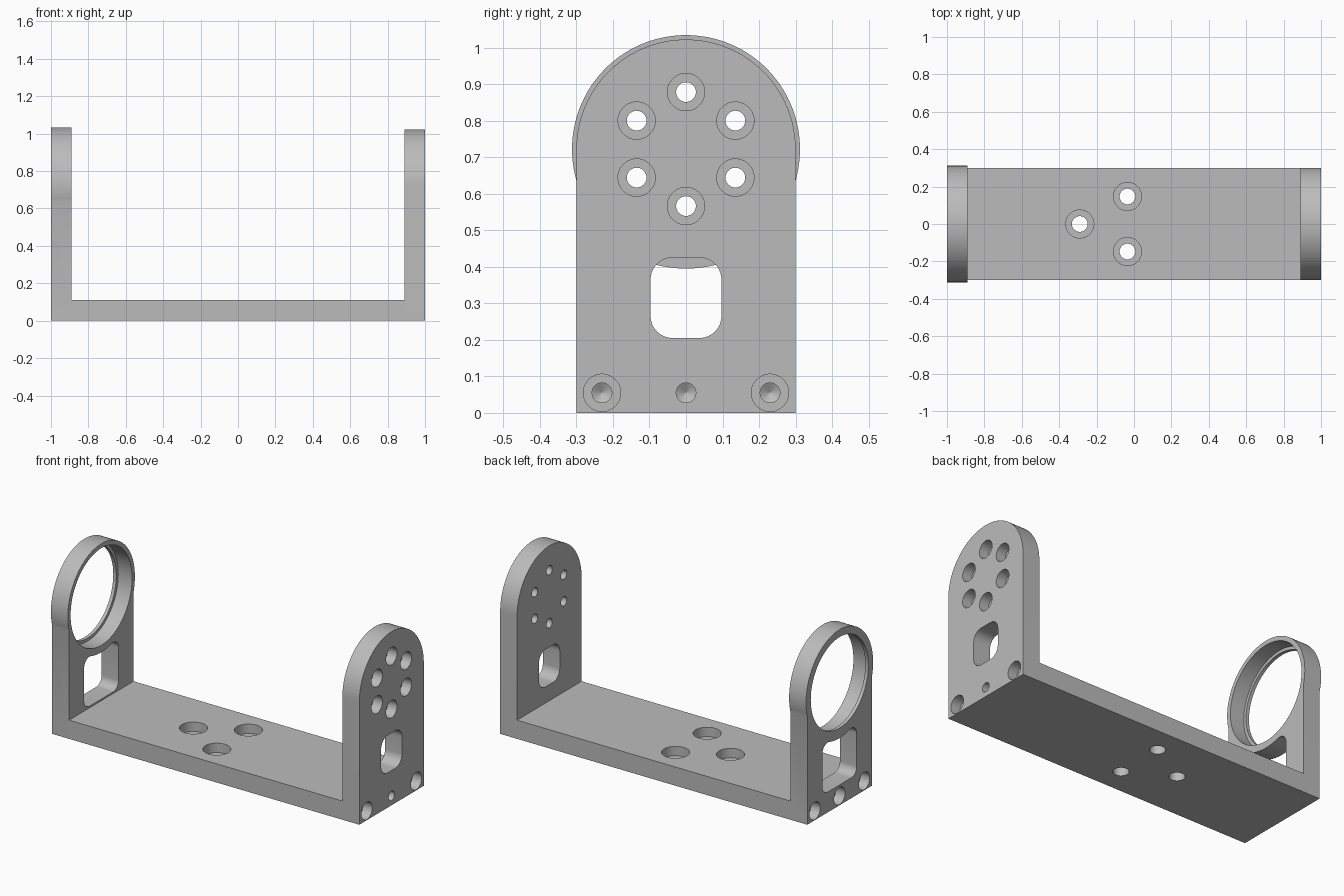
import bpy, bmesh
from math import sin, cos, pi, atan2, sqrt
from mathutils import Vector

cube = bpy.data.objects.get("Cube")
if cube:
    bpy.data.objects.remove(cube, do_unlink=True)

HALF, WALL, AXIS_Z = 0.30, 0.11, 0.722
SEG = 64

metal = bpy.data.materials.new("grey metal")
metal.use_nodes = True
colour = (0.5, 0.5, 0.5, 1)
metal.diffuse_color = colour
metal.node_tree.nodes["Principled BSDF"].inputs["Base Color"].default_value = colour


def arc(cy, cz, r, a0, a1, n):
    return [(cy + r * cos(a0 + (a1 - a0) * i / n),
             cz + r * sin(a0 + (a1 - a0) * i / n)) for i in range(n + 1)]


def loft(bm, rings):
    """Skin closed rings of points and cap both ends."""
    loops = [[bm.verts.new(p) for p in ring] for ring in rings]
    for a, b in zip(loops, loops[1:]):
        for i in range(len(a)):
            j = (i + 1) % len(a)
            bm.faces.new((a[i], a[j], b[j], b[i]))
    bm.faces.new(loops[0])
    bm.faces.new(loops[-1])


def prism(bm, outline, x0, x1):
    loft(bm, [[(x, y, z) for y, z in outline] for x in (x0, x1)])


def bore(bm, start, axis, profile):
    """Stepped round cutter: profile lists (radius, depth) along the axis."""
    axis = Vector(axis)
    u = axis.orthogonal().normalized()
    v = axis.cross(u)
    ring = [u * cos(2 * pi * i / SEG) + v * sin(2 * pi * i / SEG) for i in range(SEG)]
    loft(bm, [[Vector(start) + axis * d + p * r for p in ring] for r, d in profile])


def make(name, bm):
    bmesh.ops.recalc_face_normals(bm, faces=bm.faces[:])
    mesh = bpy.data.meshes.new(name)
    bm.to_mesh(mesh)
    bm.free()
    mesh.materials.append(metal)
    ob = bpy.data.objects.new(name, mesh)
    bpy.context.collection.objects.link(ob)
    return ob


def combine(target, tool, operation):
    mod = target.modifiers.new(operation.title(), 'BOOLEAN')
    mod.operation = operation
    mod.solver = 'EXACT'
    mod.object = tool
    bpy.ops.object.select_all(action='DESELECT')
    bpy.context.view_layer.objects.active = target
    target.select_set(True)
    bpy.ops.object.modifier_apply(modifier=mod.name)
    bpy.data.objects.remove(tool, do_unlink=True)


# Floor of the bracket
bm = bmesh.new()
prism(bm, [(-HALF, 0), (HALF, 0), (HALF, WALL), (-HALF, WALL)], WALL - 1, 1 - WALL)
bracket = make("bracket", bm)

# Arched mounting plate
bm = bmesh.new()
prism(bm, [(-HALF, 0), (HALF, 0)] + arc(0, AXIS_Z, HALF, 0, pi, SEG), 1 - WALL, 1)
combine(bracket, make("mounting_plate", bm), 'UNION')

# Bearing plate, whose round head is slightly wider than its stem
HEAD = 0.312
drop = atan2(-sqrt(HEAD ** 2 - HALF ** 2), HALF)
bm = bmesh.new()
prism(bm, [(-HALF, 0), (HALF, 0)] + arc(0, AXIS_Z, HEAD, drop, pi - drop, SEG),
      -1, WALL - 1)
combine(bracket, make("bearing_plate", bm), 'UNION')

# All openings go into one cutter
bm = bmesh.new()

# Bearing seat with a thin retaining lip on the outside
bore(bm, (-1, 0, AXIS_Z), (1, 0, 0),
     [(0.268, -0.02), (0.268, 0.02), (0.286, 0.02), (0.286, 0.13)])

# Rounded window in the mounting plate
w, r, low, high = 0.097, 0.06, 0.205, 0.425
window = []
for k, (cy, cz) in enumerate([(w - r, high - r), (r - w, high - r),
                              (r - w, low + r), (w - r, low + r)]):
    window += arc(cy, cz, r, k * pi / 2, (k + 1) * pi / 2, 10)
prism(bm, window, 0.85, 1.05)

# Wider window in the bearing plate, its top following the seat
w, r, low, seat = 0.16, 0.05, 0.12, 0.327
cy = w - r
rise = sqrt((seat + r) ** 2 - cy ** 2)
turn = atan2(rise, -cy)
window = arc(cy, AXIS_Z - rise, r, 0, turn, 10)
window += arc(0, AXIS_Z, seat, turn - pi, -turn, 12)[1:-1]
window += arc(-cy, AXIS_Z - rise, r, pi - turn, pi, 10)
window += arc(-cy, low + r, r, pi, 1.5 * pi, 10)
window += arc(cy, low + r, r, 1.5 * pi, 2 * pi, 10)
prism(bm, window, -1.05, -0.85)

# Circle of six counterbored holes
for k in range(6):
    a = pi / 2 + k * pi / 3
    bore(bm, (1, 0.156 * cos(a), AXIS_Z + 0.156 * sin(a)), (-1, 0, 0),
         [(0.051, -0.02), (0.051, 0.06), (0.027, 0.06), (0.027, 0.13)])

# Blind screw holes along the foot of both ends, with drill-point bottoms
blind = [(0.027, 0.3), (0.001, 0.316)]
for side in (-1, 1):
    for y in (-0.23, 0, 0.23):
        if side == 1 and y == 0:
            head = [(0.027, -0.02)]
        else:
            head = [(0.051, -0.02), (0.051, 0.06), (0.027, 0.06)]
        bore(bm, (side, y, 0.055), (-side, 0, 0), head + blind)

# Three counterbored holes in the floor
for x, y in ((-0.29, 0), (-0.035, 0.147), (-0.035, -0.147)):
    bore(bm, (x, y, WALL), (0, 0, -1),
         [(0.075, -0.02), (0.075, 0.055), (0.042, 0.055), (0.042, 0.13)])

combine(bracket, make("openings", bm), 'DIFFERENCE')

bpy.context.view_layer.objects.active = bracket
bracket.select_set(True)
bpy.ops.object.shade_smooth_by_angle(angle=pi / 6)
